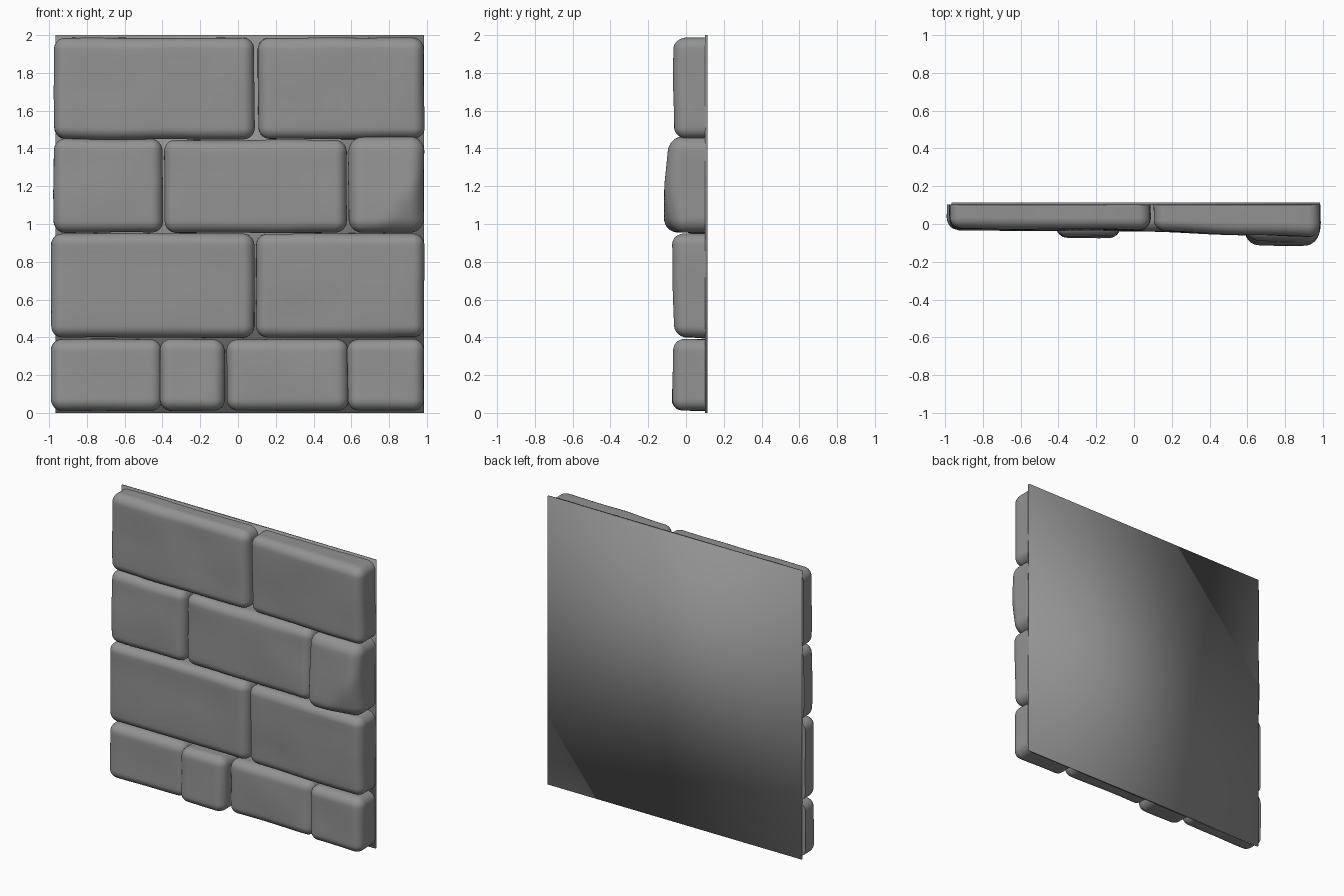
import bpy, bmesh, math
from mathutils import Vector, noise

if "Cube" in bpy.data.objects:
    bpy.data.objects.remove(bpy.data.objects["Cube"])

BACK = 0.104      # plane where the stones meet the backing slab
N = 20            # segments along each stone side
E = 4             # segments used by each rounded edge

grey = bpy.data.materials.new("dark_stone")
grey.diffuse_color = (0.29, 0.29, 0.29, 1)
grey.use_nodes = True
grey.node_tree.nodes["Principled BSDF"].inputs["Base Color"].default_value = grey.diffuse_color


def finish(bm, name):
    for f in bm.faces:
        f.smooth = True
    me = bpy.data.meshes.new(name)
    bm.to_mesh(me)
    bm.free()
    me.materials.append(grey)
    ob = bpy.data.objects.new(name, me)
    bpy.context.collection.objects.link(ob)
    return ob


def spread(t, half, r):
    """Map t in -1..1 so the outer E segments cover the rounded edge."""
    k = abs(t) * N / 2
    flat = N / 2 - E
    if k <= flat:
        d = k / flat * (half - r)
    else:
        d = half - r + r * math.tan((k - flat) / E * math.pi / 4)
    return math.copysign(d, t)


def smooth(t):
    t = min(max(t, 0), 1)
    return t * t * (3 - 2 * t)


def stone(name, x0, x1, z0, z1, depths, r=0.06, chip=0.0):
    """Rounded block; depths = front y at bottom-left, bottom-right, top-left, top-right."""
    bl, br, tl, tr = depths
    y0 = sum(depths) / 4
    half = Vector(((x1 - x0) / 2, (BACK - y0) / 2, (z1 - z0) / 2))
    mid = Vector(((x0 + x1) / 2, (BACK + y0) / 2, (z0 + z1) / 2))
    bm = bmesh.new()
    bmesh.ops.create_cube(bm, size=2)
    bmesh.ops.subdivide_edges(bm, edges=bm.edges[:], cuts=N - 1, use_grid_fill=True)
    for v in bm.verts:
        p = Vector([spread(c, h, r) for c, h in zip(v.co, half)])
        inner = Vector([min(max(c, r - h), h - r) for c, h in zip(p, half)])
        inner.y = max(p.y, r - half.y)          # only the front is rounded
        d = p - inner
        if d.length > 1e-6:
            # each cube layer keeps its largest component as the radius
            p = inner + d.normalized() * max(abs(c) for c in d)
        u = (p.x / half.x + 1) / 2
        w = (p.z / half.z + 1) / 2
        front = (half.y - p.y) / (2 * half.y)
        y = (bl * (1 - u) + br * u) * (1 - w) + (tl * (1 - u) + tr * u) * w
        p += mid
        p.y += front * (y - y0 + chip * smooth((u - w - 0.3) / 0.7))
        # gentle hand-cut unevenness
        s = p * 3.0
        p.y += front * 0.010 * noise.noise(s)
        p.x += 0.006 * noise.noise(s + Vector((7, 3, 1)))
        p.z += 0.006 * noise.noise(s + Vector((2, 9, 5)))
        v.co = p
    ob = finish(bm, name)
    bpy.context.view_layer.objects.active = ob
    ob.select_set(True)
    bpy.ops.object.shade_smooth_by_angle(angle=math.radians(50))
    ob.select_set(False)


# Backing slab
bm = bmesh.new()
bmesh.ops.create_cube(bm, size=1)
for v in bm.verts:
    v.co = Vector((0.01 + v.co.x * 1.95, 0.1065 + v.co.y * 0.013, 1 + v.co.z * 2))
finish(bm, "backing_slab")

# Top course
stone("top_stone_left", -0.975, 0.085, 1.45, 1.985, (-.03, -.035, -.025, -.03))
stone("top_stone_right", 0.105, 0.985, 1.45, 1.985, (-.035, -.065, -.035, -.07))
# Upper middle course
stone("upper_stone_left", -0.975, -0.40, 0.955, 1.45, (-.03, -.035, -.03, -.03))
stone("upper_stone_middle", -0.39, 0.575, 0.955, 1.445, (-.03, -.05, -.03, -.045))
stone("upper_stone_right", 0.585, 0.985, 0.955, 1.46, (-.115, -.13, -.08, -.09),
      r=0.075, chip=0.06)
# Lower middle course
stone("lower_stone_left", -0.99, 0.085, 0.40, 0.95, (-.02, -.03, -.035, -.04))
stone("lower_stone_right", 0.095, 0.985, 0.40, 0.95, (-.03, -.06, -.045, -.08))
# Bottom course
stone("base_stone_left", -0.99, -0.405, 0.012, 0.39, (-.03, -.03, -.025, -.025))
stone("base_stone_small", -0.415, -0.07, 0.012, 0.39, (-.075, -.07, -.07, -.065))
stone("base_stone_middle", -0.06, 0.585, 0.012, 0.39, (-.03, -.035, -.03, -.03))
stone("base_stone_right", 0.58, 0.985, 0.012, 0.39, (-.065, -.075, -.06, -.065))
